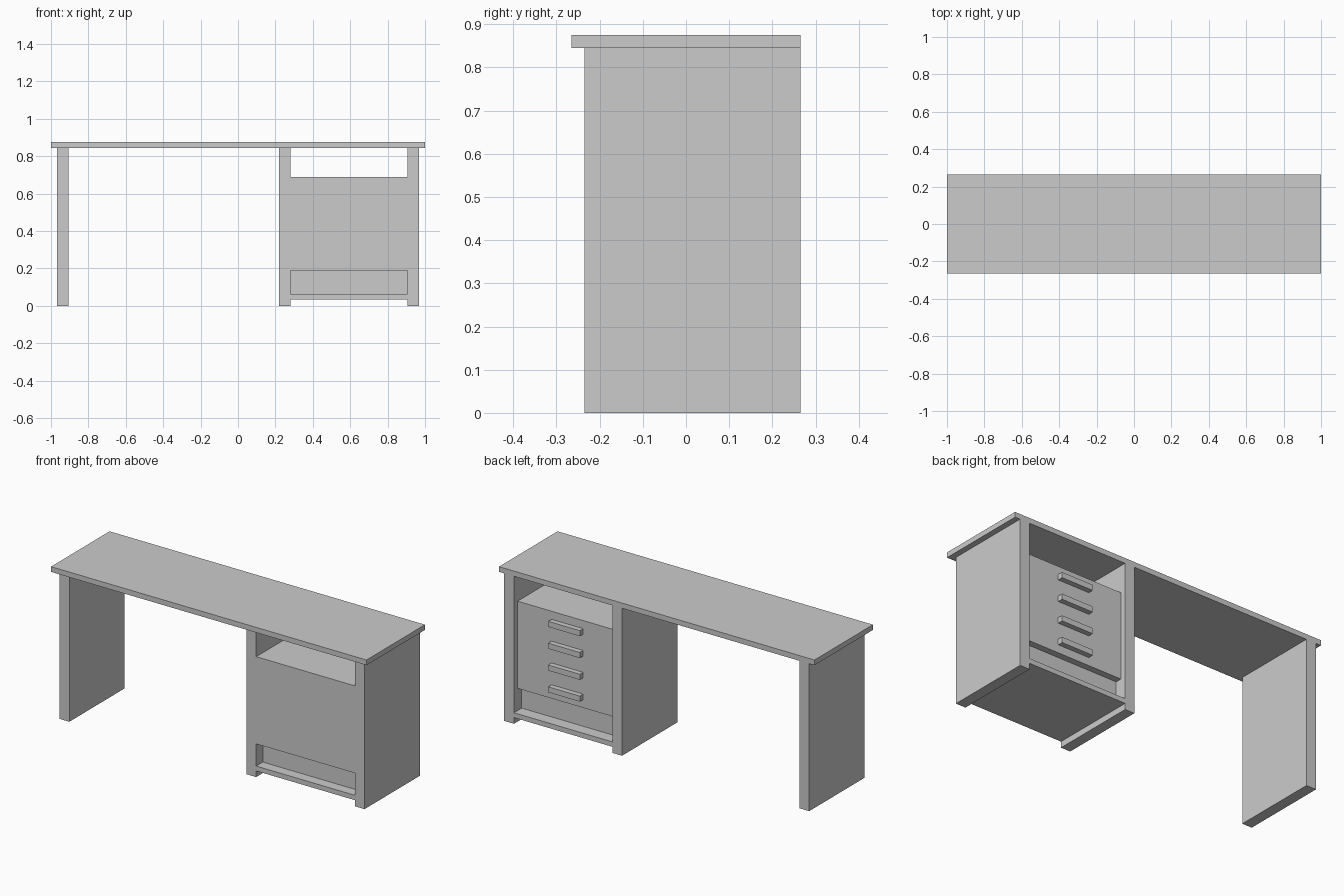
import bpy
import bmesh
from mathutils import Vector

if "Cube" in bpy.data.objects:
    bpy.data.objects.remove(bpy.data.objects["Cube"])


def box(name, x, y, z):
    """Axis-aligned box from (min, max) ranges."""
    bm = bmesh.new()
    bmesh.ops.create_cube(bm, size=1)
    for v in bm.verts:
        v.co = Vector([r[0] if c < 0 else r[1] for c, r in zip(v.co, (x, y, z))])
    mesh = bpy.data.meshes.new(name)
    bm.to_mesh(mesh)
    bm.free()
    ob = bpy.data.objects.new(name, mesh)
    bpy.context.collection.objects.link(ob)
    return ob


depth = (-0.235, 0.265)
inner = (0.28, 0.905)

# Desk top, overhanging the front of the legs
box("desk_top", (-1, 1), (-0.265, 0.265), (0.845, 0.875))

# Slab legs: one on the left, two flanking the drawer unit
for name, x in (("left_leg", (-0.967, -0.905)),
                ("middle_leg", (0.22, 0.28)),
                ("right_leg", (0.905, 0.967))):
    box(name, x, depth, (0, 0.845))

# Drawer unit: base board, recessed plinth and drawer block
box("base_board", inner, depth, (0.035, 0.063))
box("plinth", inner, (-0.175, 0.195), (0.063, 0.19))
box("drawer_block", inner, (-0.235, 0.232), (0.19, 0.69))

# Drawer handles on the back side
for i in range(4):
    z = 0.2525 + 0.125 * i
    box(f"drawer_handle_{i + 1}", (0.49, 0.69), (0.232, 0.262), (z - 0.016, z + 0.016))
